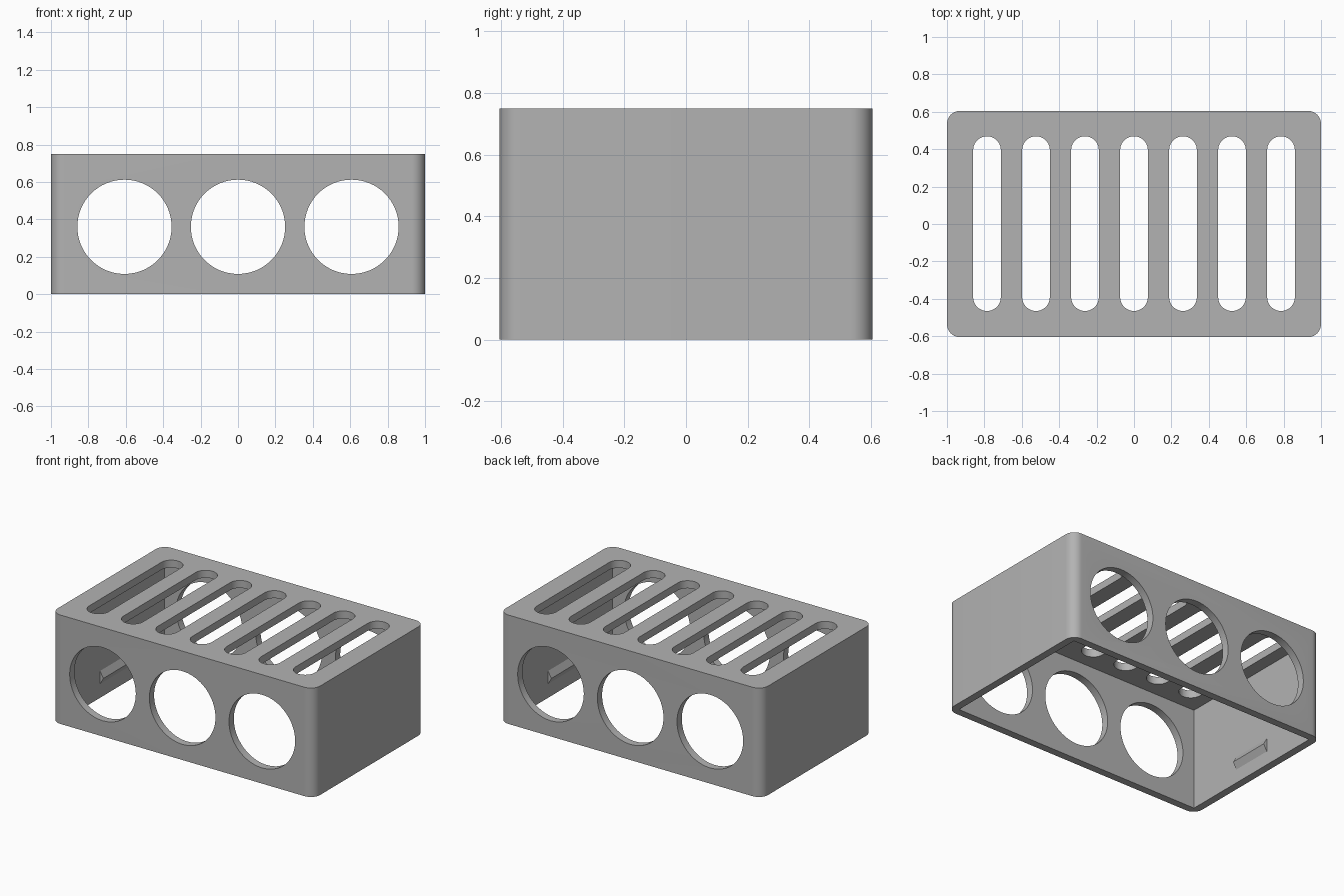
import bpy, bmesh
from math import cos, sin, pi, radians
from mathutils import Matrix, Vector

if "Cube" in bpy.data.objects:
    bpy.data.objects.remove(bpy.data.objects["Cube"], do_unlink=True)

HALF_X, HALF_Y, HEIGHT = 1.0, 0.605, 0.75
WALL, CORNER = 0.052, 0.07

grey = bpy.data.materials.new("plain_grey")
grey.use_nodes = True
grey.diffuse_color = (0.45, 0.45, 0.45, 1)
grey.node_tree.nodes["Principled BSDF"].inputs["Base Color"].default_value = (0.45, 0.45, 0.45, 1)


def rounded_outline(hx, hy, r, steps):
    """Rectangle outline with quarter-circle corners."""
    pts = []
    for i, (sx, sy) in enumerate([(1, 1), (-1, 1), (-1, -1), (1, -1)]):
        for k in range(steps + 1):
            a = pi / 2 * (i + k / steps)
            pts.append((sx * (hx - r) + r * cos(a), sy * (hy - r) + r * sin(a)))
    return pts


def prism(name, outline, low, high, matrix=Matrix()):
    """Extrude an outline from low to high, then place it."""
    bm = bmesh.new()
    face = bm.faces.new([bm.verts.new((x, y, low)) for x, y in outline])
    top = bmesh.ops.extrude_face_region(bm, geom=[face])["geom"]
    bmesh.ops.translate(bm, vec=(0, 0, high - low),
                        verts=[v for v in top if isinstance(v, bmesh.types.BMVert)])
    bmesh.ops.remove_doubles(bm, verts=bm.verts, dist=1e-5)
    bmesh.ops.transform(bm, matrix=matrix, verts=bm.verts)
    bmesh.ops.recalc_face_normals(bm, faces=bm.faces)
    mesh = bpy.data.meshes.new(name)
    bm.to_mesh(mesh)
    bm.free()
    obj = bpy.data.objects.new(name, mesh)
    bpy.context.collection.objects.link(obj)
    mesh.materials.append(grey)
    return obj


def cut(target, cutter):
    """Subtract the cutter and discard it."""
    bpy.context.view_layer.objects.active = target
    mod = target.modifiers.new("cut", "BOOLEAN")
    mod.operation, mod.solver, mod.object = "DIFFERENCE", "EXACT", cutter
    cutter.hide_render = True
    bpy.ops.object.modifier_apply(modifier=mod.name)
    bpy.data.objects.remove(cutter, do_unlink=True)


# Open-bottomed case with rounded upright corners
case = prism("case", rounded_outline(HALF_X, HALF_Y, CORNER, 10), 0, HEIGHT)
ix, iy = HALF_X - WALL, HALF_Y - WALL
cut(case, prism("cavity_cutter", [(ix, iy), (-ix, iy), (-ix, -iy), (ix, -iy)],
                -0.1, HEIGHT - WALL))

# Three round openings through the front and back walls
circle = [(0.252 * cos(2 * pi * i / 64), 0.252 * sin(2 * pi * i / 64)) for i in range(64)]
for i in (-1, 0, 1):
    place = Matrix.Translation((0.607 * i, 0, 0.36)) @ Matrix.Rotation(radians(90), 4, "X")
    cut(case, prism("hole_cutter", circle, -1, 1, place))

# Seven vent slots in the top
for i in range(-3, 4):
    cut(case, prism("slot_cutter", rounded_outline(0.074, 0.467, 0.0739, 10), 0.6, 1,
                    Matrix.Translation((0.262 * i, 0.002, 0))))

# Snap ridge inside each end wall
for side, name in ((-1, "right_snap_ridge"), (1, "left_snap_ridge")):
    ridge = [(side * (ix + 0.01), 0.09), (side * ix, 0.095), (side * (ix - 0.025), 0.14),
             (side * ix, 0.185), (side * (ix + 0.01), 0.19)]
    prism(name, ridge, -0.147, 0.147, Matrix.Rotation(radians(90), 4, "X"))

# Smooth the curved walls, keep the edges crisp
bpy.ops.object.select_all(action="DESELECT")
case.select_set(True)
bpy.context.view_layer.objects.active = case
bpy.ops.object.shade_smooth_by_angle(angle=radians(30))
